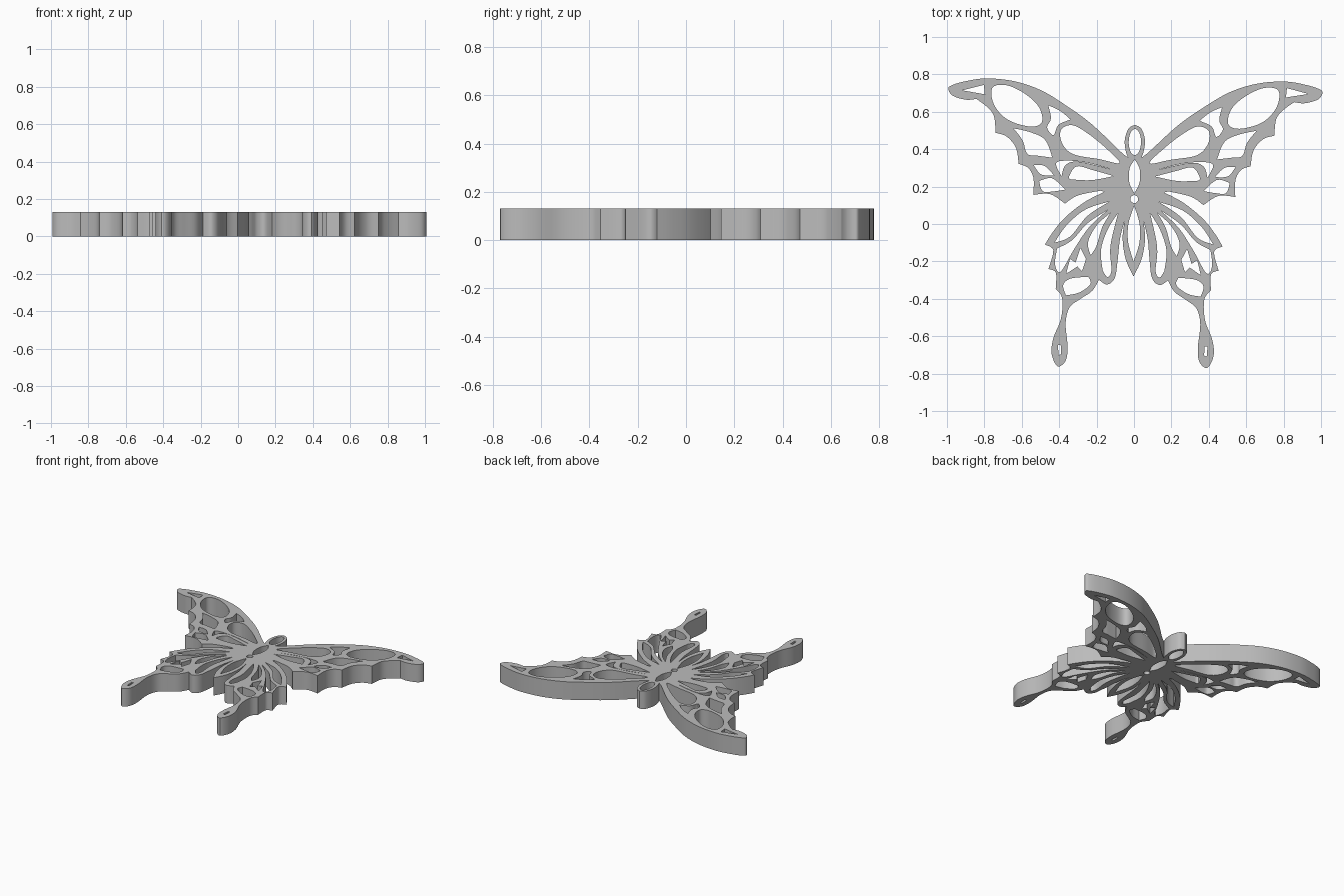
import bpy
import math
from mathutils import Vector

THICKNESS = 0.13
TILT = math.radians(-0.6)

cube = bpy.data.objects.get("Cube")
if cube:
    bpy.data.objects.remove(cube, do_unlink=True)


def smooth_run(points, steps=5):
    """Soft curve through the points; the last point is left to the next run."""
    pts = [Vector(p) for p in points]
    padded = [pts[0]] + pts + [pts[-1]]
    result = []
    for a, b, c, d in zip(padded, padded[1:], padded[2:], padded[3:]):
        for i in range(steps):
            t = i / steps
            result.append(0.5 * (2 * b + (c - a) * t
                                 + (2 * a - 5 * b + 4 * c - d) * t ** 2
                                 + (3 * b - a - 3 * c + d) * t ** 3))
    return result


def smooth_loop(points, steps=5):
    """Closed soft curve through the points."""
    count = len(points)
    return smooth_run(points[-2:] + points + points[:2], steps)[2 * steps:(count + 2) * steps]


def straight_loop(points):
    return [Vector(p) for p in points]


def leaf(tip, upper, end, lower):
    """Opening with two pointed ends and a curved side on each hand."""
    return smooth_run([tip, *upper, end]) + smooth_run([end, *lower, tip])


def ellipse(y, rx, ry, sides=32):
    turns = [math.tau * i / sides for i in range(sides)]
    return [Vector((rx * math.cos(a), y + ry * math.sin(a))) for a in turns]


def mirrored(loop):
    return [Vector((-p.x, p.y)) for p in reversed(loop)]


# Half outline: each run is soft, and corners fall where two runs meet
head_side = [(0, .53), (.034, .51), (.054, .45), (.048, .39), (.036, .355)]
leading_edge = [(.036, .355), (.08, .39), (.23, .53), (.37, .63), (.505, .71), (.65, .757),
                (.8, .77), (.917, .752), (.985, .73), (1, .71), (.975, .675), (.905, .655), (.85, .66)]
upper_scallops = [
    [(.85, .66), (.795, .62), (.755, .57), (.745, .48)],
    [(.745, .48), (.685, .46), (.635, .4), (.62, .315)],
    [(.62, .315), (.57, .295), (.54, .24), (.54, .15)],
    [(.54, .15), (.45, .155), (.37, .105)],
    [(.37, .105), (.3, .15), (.16, .18)],
]
lower_scallops = [
    [(.16, .17), (.265, .115), (.37, .03), (.435, -.05), (.475, -.115)],
    [(.475, -.115), (.43, -.145), (.455, -.245)],
    [(.455, -.245), (.415, -.265), (.415, -.35)],
]
tail = [(.415, -.35), (.38, -.4), (.385, -.51), (.425, -.615), (.433, -.7), (.4, -.765),
        (.358, -.735), (.348, -.66), (.36, -.535), (.34, -.45), (.285, -.405), (.22, -.36), (.185, -.3)]
inner_lobe = [(.185, -.3), (.14, -.325), (.1, -.29), (.086, -.2), (.074, -.08), (.05, .02)]
abdomen_side = [(.05, .02), (.06, -.08), (.042, -.19), (0, -.28)]

half = []
for run in [head_side, leading_edge, *upper_scallops, *lower_scallops, tail, inner_lobe, abdomen_side]:
    half += smooth_run(run)
half.append(Vector((0, -.28)))
outline = half + mirrored(half[1:-1])

# Openings of the upper wing
upper_openings = [
    straight_loop([(.81, .735), (.925, .705), (.805, .685)]),
    smooth_loop([(.765, .72), (.69, .735), (.59, .69), (.515, .62), (.498, .54),
                 (.56, .515), (.68, .55), (.755, .63)]),
    leaf((.465, .63), [(.4, .6)], (.345, .555), [(.41, .525), (.435, .47), (.47, .51), (.45, .56)]),
    smooth_loop([(.395, .5), (.335, .525), (.25, .48), (.15, .4), (.08, .325),
                 (.19, .345), (.33, .37), (.39, .43)]),
    leaf((.65, .505), [(.56, .485), (.48, .445)], (.44, .35), [(.52, .36), (.575, .37), (.6, .44)]),
    leaf((.54, .31), [(.48, .305)], (.43, .255), [(.5, .26)]),
    leaf((.51, .225), [(.44, .24)], (.37, .18), [(.43, .17), (.49, .17)]),
    leaf((.11, .255), [(.22, .285), (.31, .305), (.35, .25)], (.34, .235), [(.23, .232)]),
    leaf((.12, .29), [(.25, .325), (.36, .335), (.42, .32)], (.39, .25), [(.37, .31), (.3, .33)]),
]

# Openings of the lower wing, fanning out from the body
lower_openings = [
    leaf((.13, .12), [(.26, .075), (.36, -.01)], (.425, -.105), [(.34, -.07), (.25, .04)]),
    leaf((.14, .075), [(.25, .0), (.33, -.09)], (.41, -.135), [(.42, -.22), (.39, -.26), (.32, -.14), (.24, -.02)]),
    leaf((.125, .06), [(.2, -.01), (.245, -.1)], (.23, -.17), [(.2, -.12), (.17, -.02)]),
    straight_loop([(.285, -.13), (.31, -.21), (.34, -.19), (.36, -.27), (.3, -.23), (.275, -.255), (.255, -.19)]),
    leaf((.085, .06), [(.14, -.03), (.175, -.14)], (.165, -.25), [(.14, -.285), (.118, -.25), (.125, -.12)]),
    leaf((.36, -.385), [(.375, -.33), (.335, -.295)], (.24, -.285), [(.23, -.325), (.29, -.37)]),
    straight_loop([(.385, -.65), (.4, -.65), (.396, -.705), (.382, -.7)]),
]

# Openings along the body
body_openings = [
    ellipse(.438, .033, .07),
    leaf((0, .345), [(.027, .295), (.027, .22)], (0, .165), [(-.027, .22), (-.027, .295)]),
    ellipse(.133, .021, .021),
    leaf((0, .098), [(.03, .0), (.03, -.1)], (0, -.2), [(-.03, -.1), (-.03, .0)]),
]

wing_openings = upper_openings + lower_openings
loops = [outline, *body_openings, *wing_openings, *map(mirrored, wing_openings)]

# Filled flat curve, extruded to a plate
curve = bpy.data.curves.new("butterfly_plate", "CURVE")
curve.dimensions = "2D"
curve.fill_mode = "BOTH"
curve.extrude = THICKNESS / 2
for loop in loops:
    spline = curve.splines.new("POLY")
    spline.points.add(len(loop) - 1)
    for point, place in zip(spline.points, loop):
        point.co = (place.x, place.y, 0, 1)
    spline.use_cyclic_u = True

plate = bpy.data.objects.new("butterfly_plate", curve)
bpy.context.collection.objects.link(plate)
plate.location.z = THICKNESS / 2
plate.rotation_euler.z = TILT

# Single grey material
grey = bpy.data.materials.new("plain_grey")
grey.use_nodes = True
colour = (0.5, 0.5, 0.5, 1)
grey.diffuse_color = colour
grey.node_tree.nodes["Principled BSDF"].inputs["Base Color"].default_value = colour
curve.materials.append(grey)

# Turn the curve into a mesh with crisp rims and soft walls
bpy.ops.object.select_all(action="DESELECT")
plate.select_set(True)
bpy.context.view_layer.objects.active = plate
bpy.ops.object.convert(target="MESH")
bpy.ops.object.shade_smooth_by_angle(angle=math.radians(30))
